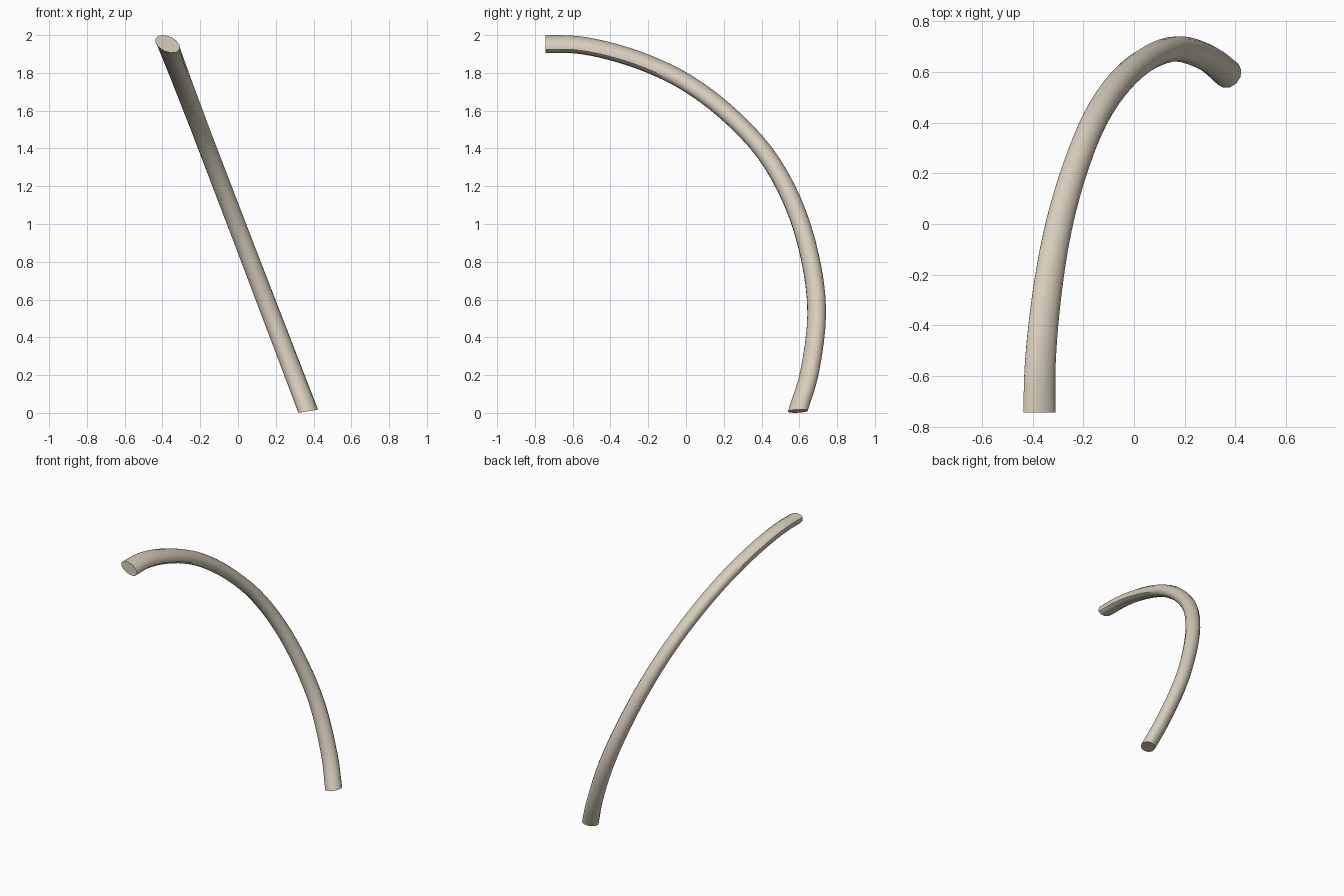
import bpy, bmesh, math
from mathutils import Vector

if "Cube" in bpy.data.objects:
    bpy.data.objects.remove(bpy.data.objects["Cube"])

SIDES = 12
STEPS = 4
# Centre line as (y, z); the bow lies in one leaning plane, x = 0.375 - 0.383 z
PATH = [(0.592, 0.01), (0.655, 0.22), (0.692, 0.53), (0.655, 0.83),
        (0.563, 1.12), (0.415, 1.38), (0.21, 1.595), (0.0, 1.75),
        (-0.2, 1.848), (-0.4, 1.914), (-0.58, 1.949), (-0.745, 1.953)]
pts = [Vector((0.375 - 0.383 * z, y, z)) for y, z in PATH]
normal = Vector((1, 0, 0.383)).normalized()


def spline(points, steps):
    """Smooth curve through all points."""
    p = [2 * points[0] - points[1]] + points + [2 * points[-1] - points[-2]]
    out = []
    for i in range(1, len(p) - 2):
        a, b, c, d = p[i - 1:i + 3]
        for k in range(steps):
            t = k / steps
            out.append(0.5 * (2 * b + (c - a) * t + (2 * a - 5 * b + 4 * c - d) * t * t
                              + (3 * b - a - 3 * c + d) * t ** 3))
    return out + [points[-1]]


def blend(t, low, mid, high):
    return low + (mid - low) * t * 2 if t < 0.5 else mid + (high - mid) * (t * 2 - 1)


line = spline(pts, STEPS)
bm = bmesh.new()
rings = []
last = len(line) - 1
for i, c in enumerate(line):
    tangent = (line[min(i + 1, last)] - line[max(i - 1, 0)]).normalized()
    if i == last:
        tangent = Vector((-0.0, -1, 0))
    outward = tangent.cross(normal).normalized()
    if outward.dot(c - Vector((0.1, -0.6, 0.6))) < 0:
        outward.negate()
    # Oval section, its long axis diagonal to the plane of the bow
    major = (normal - outward).normalized()
    minor = (normal + outward).normalized()
    t = i / last
    a, b = blend(t, 0.046, 0.052, 0.070), blend(t, 0.058, 0.044, 0.041)
    ring = []
    for k in range(SIDES):
        ang = 2 * math.pi * k / SIDES
        v = c + major * a * math.cos(ang) + minor * b * math.sin(ang)
        if i == 0:  # foot cut almost level
            v -= tangent * ((v.z - max(0, 0.18 * (v.x - 0.32))) / tangent.z)
        ring.append(bm.verts.new(v))
    rings.append(ring)

# Tube wall and flat end caps
for r, s in zip(rings, rings[1:]):
    for k in range(SIDES):
        j = (k + 1) % SIDES
        bm.faces.new((r[k], r[j], s[j], s[k]))
bm.faces.new(rings[0])
bm.faces.new(rings[-1])
bmesh.ops.recalc_face_normals(bm, faces=bm.faces)

mesh = bpy.data.meshes.new("curved_rod")
bm.to_mesh(mesh)
bm.free()
rod = bpy.data.objects.new("curved_rod", mesh)
bpy.context.collection.objects.link(rod)

ivory = bpy.data.materials.new("ivory")
ivory.diffuse_color = (0.68, 0.62, 0.50, 1)
ivory.use_nodes = True
ivory.node_tree.nodes["Principled BSDF"].inputs["Base Color"].default_value = ivory.diffuse_color
mesh.materials.append(ivory)

bpy.context.view_layer.objects.active = rod
rod.select_set(True)
bpy.ops.object.shade_smooth_by_angle(angle=math.radians(40))
